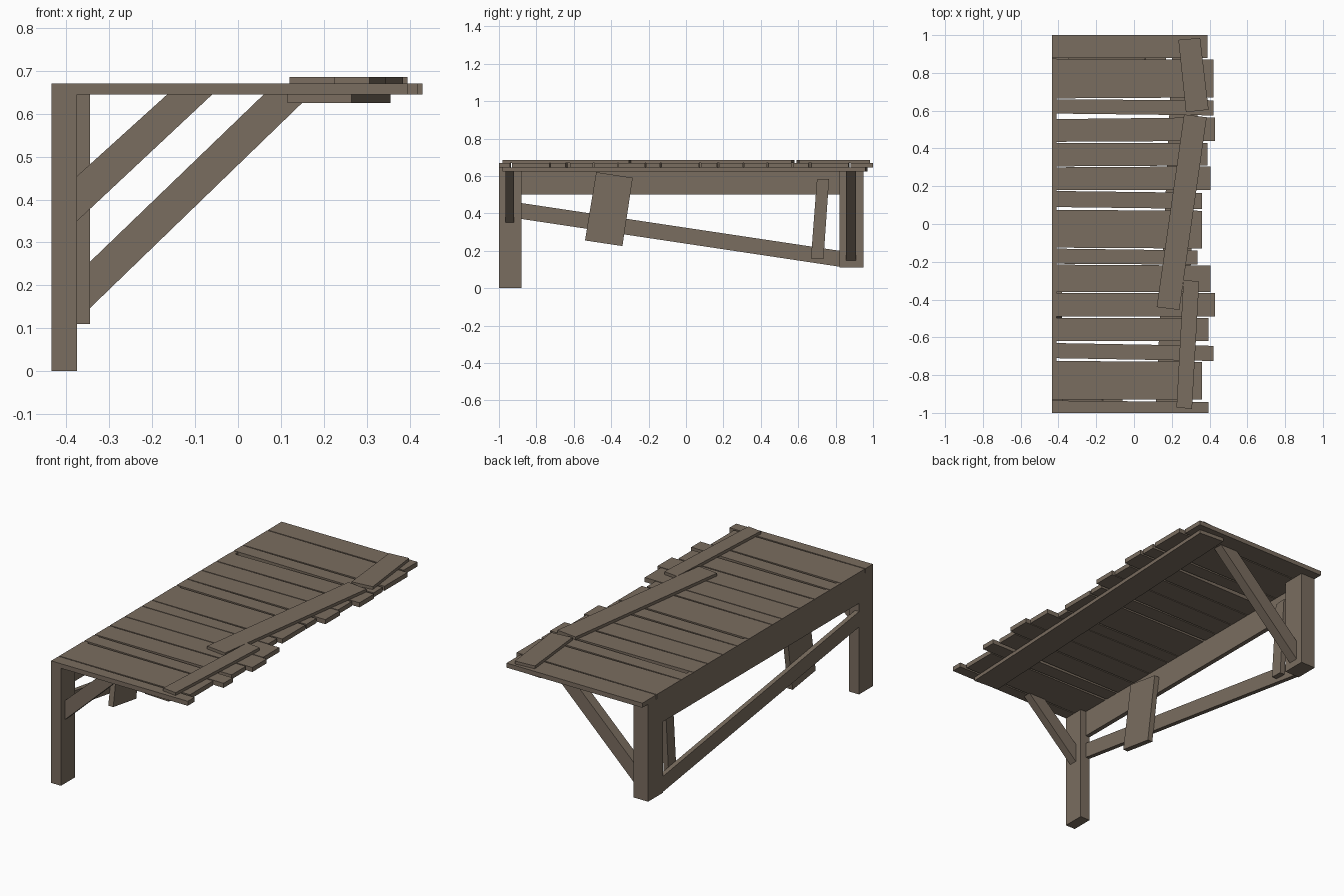
import bpy
import bmesh
from mathutils import Vector

default_cube = bpy.data.objects.get("Cube")
if default_cube:
    bpy.data.objects.remove(default_cube, do_unlink=True)

# Weathered wood colour shared by every board
wood = bpy.data.materials.new("weathered_wood")
wood.use_nodes = True
wood_colour = (0.195, 0.153, 0.115, 1)
wood.diffuse_color = wood_colour
wood.node_tree.nodes["Principled BSDF"].inputs["Base Color"].default_value = wood_colour


def board(name, outline, axis, low, high):
    """Extrude a flat outline along an axis (x: outline is y,z; y: x,z; z: x,y)."""
    def place(a, b, depth):
        return {"x": (depth, a, b), "y": (a, depth, b), "z": (a, b, depth)}[axis]

    bm = bmesh.new()
    face = bm.faces.new([bm.verts.new(place(a, b, low)) for a, b in outline])
    extruded = bmesh.ops.extrude_face_region(bm, geom=[face])["geom"]
    moved = [item for item in extruded if isinstance(item, bmesh.types.BMVert)]
    bmesh.ops.translate(bm, verts=moved, vec=Vector(place(0, 0, high - low)))
    bmesh.ops.recalc_face_normals(bm, faces=bm.faces)
    mesh = bpy.data.meshes.new(name)
    bm.to_mesh(mesh)
    bm.free()
    mesh.materials.append(wood)
    obj = bpy.data.objects.new(name, mesh)
    bpy.context.collection.objects.link(obj)
    return obj


def rectangle(a_low, a_high, b_low, b_high):
    return [(a_low, b_low), (a_high, b_low), (a_high, b_high), (a_low, b_high)]


back_x = -0.435
deck_low, deck_high = 0.645, 0.67

# Deck planks: left-edge y range, right-edge y range, right end
planks = [
    (0.88, 1, 0.88, 1, 0.39),
    (0.665, 0.875, 0.67, 0.87, 0.42),
    (0.585, 0.66, 0.575, 0.655, 0.42),
    (0.435, 0.555, 0.44, 0.565, 0.43),
    (0.305, 0.43, 0.31, 0.43, 0.39),
    (0.18, 0.3, 0.18, 0.305, 0.405),
    (0.09, 0.175, 0.08, 0.165, 0.36),
    (-0.125, 0.075, -0.13, 0.07, 0.36),
    (-0.21, -0.13, -0.215, -0.14, 0.335),
    (-0.36, -0.215, -0.36, -0.22, 0.405),
    (-0.49, -0.365, -0.49, -0.365, 0.43),
    (-0.62, -0.497, -0.62, -0.497, 0.395),
    (-0.71, -0.63, -0.725, -0.645, 0.42),
    (-0.93, -0.725, -0.93, -0.73, 0.36),
    (-1, -0.935, -1, -0.942, 0.395),
]
for number, (l_low, l_high, r_low, r_high, end) in enumerate(planks, 1):
    outline = [(back_x, l_low), (end, r_low), (end, r_high), (back_x, l_high)]
    board(f"deck_plank_{number}", outline, "z", deck_low, deck_high)

# Loose boards nailed across the top
top_boards = {
    "rear": [(0.235, 0.975), (0.35, 0.985), (0.395, 0.605), (0.275, 0.592)],
    "middle": [(0.265, 0.58), (0.385, 0.565), (0.24, -0.455), (0.12, -0.44)],
    "front": [(0.262, -0.295), (0.345, -0.305), (0.307, -0.98), (0.225, -0.97)],
}
for place_name, outline in top_boards.items():
    board(f"top_board_{place_name}", outline, "z", deck_high, 0.686)

# Slanted batten under the deck
board("under_batten", [(0.115, -0.97), (0.265, -0.98), (0.355, 0.96), (0.205, 0.97)],
      "z", 0.625, deck_low)

# Legs, the rear one shorter and thicker
board("front_leg", rectangle(back_x, -0.375, -1, -0.88), "z", 0, deck_low)
board("rear_leg", rectangle(back_x, -0.345, 0.82, 0.95), "z", 0.11, deck_low)

# Rail under the deck and the sloping rail below it
board("upper_rail", rectangle(-0.88, 0.82, 0.5, 0.668), "x", back_x, -0.41)
board("sloping_rail", [(-0.88, 0.37), (0.82, 0.115), (0.82, 0.2), (-0.88, 0.455)],
      "x", back_x, -0.41)

# Crooked patches joining the two rails
board("wide_patch", [(-0.48, 0.62), (-0.285, 0.59), (-0.34, 0.225), (-0.54, 0.255)],
      "x", -0.41, -0.38)
board("narrow_patch", [(0.7, 0.58), (0.765, 0.585), (0.735, 0.155), (0.668, 0.158)],
      "x", -0.41, -0.38)

# Diagonal struts carrying the deck
board("front_strut", [(-0.375, 0.35), (-0.06, deck_low), (-0.165, deck_low), (-0.375, 0.455)],
      "y", -0.965, -0.92)
board("rear_strut", [(-0.345, 0.147), (0.17, deck_low), (0.06, deck_low), (-0.345, 0.255)],
      "y", 0.855, 0.91)
